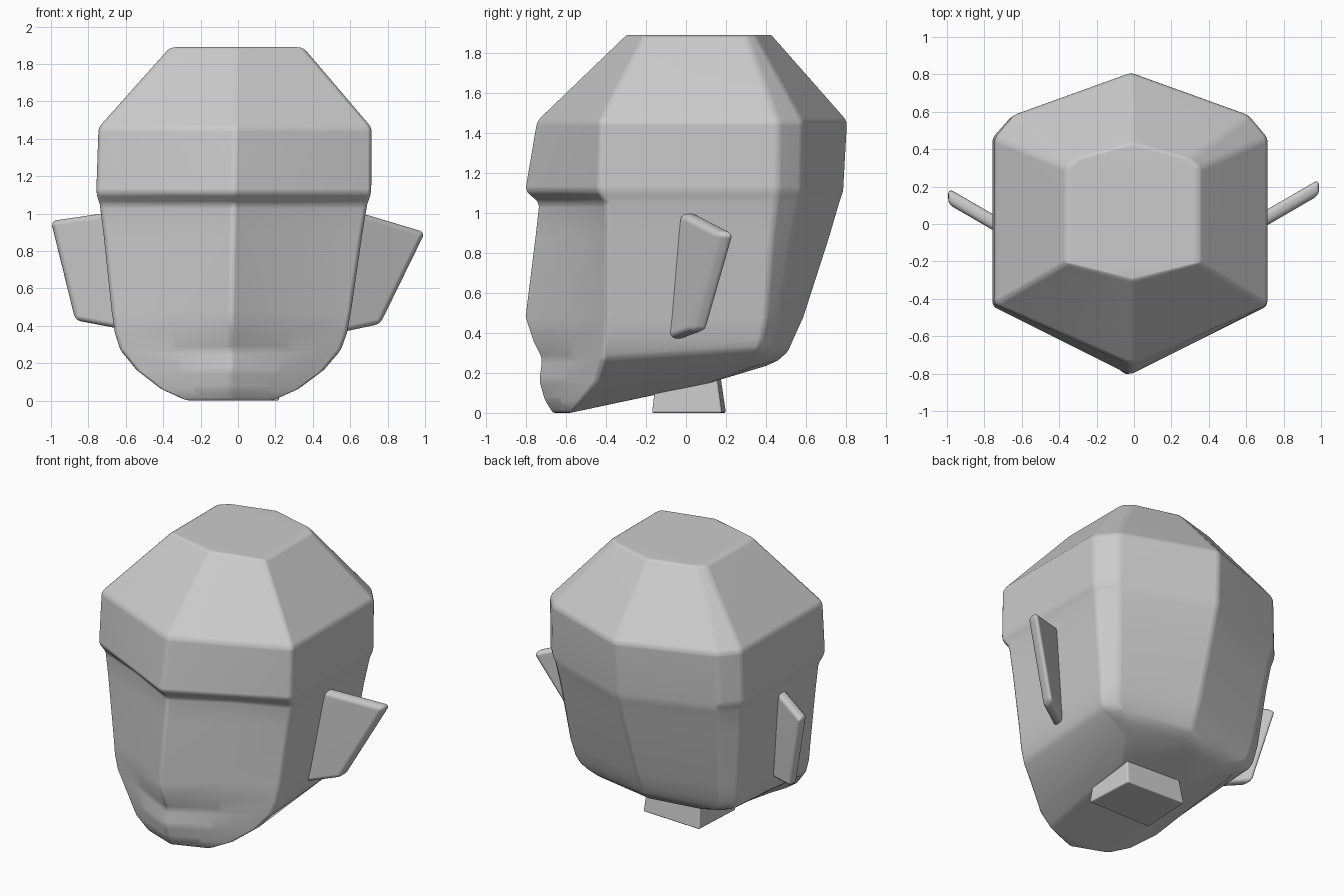
import bpy
import bmesh

default_cube = bpy.data.objects.get("Cube")
if default_cube:
    bpy.data.objects.remove(default_cube, do_unlink=True)

GREY = (0.6, 0.6, 0.6, 1.0)
clay = bpy.data.materials.new("grey clay")
clay.use_nodes = True
clay.diffuse_color = GREY
clay.node_tree.nodes["Principled BSDF"].inputs["Base Color"].default_value = GREY


def finish(name, bm, bevel_width):
    """Turn a bmesh into a softly bevelled, smooth shaded object."""
    bmesh.ops.recalc_face_normals(bm, faces=bm.faces[:])
    for face in bm.faces:
        face.smooth = True
    mesh = bpy.data.meshes.new(name)
    bm.to_mesh(mesh)
    bm.free()
    mesh.materials.append(clay)
    obj = bpy.data.objects.new(name, mesh)
    bpy.context.collection.objects.link(obj)
    bevel = obj.modifiers.new("soft edges", "BEVEL")
    bevel.width = bevel_width
    bevel.segments = 3
    bevel.limit_method = "ANGLE"
    bevel.angle_limit = 0.3
    obj.modifiers.new("flat facets", "WEIGHTED_NORMAL")


def bridge(bm, lower, upper):
    """Join two closed loops of equal length with quads."""
    count = len(lower)
    for i in range(count):
        j = (i + 1) % count
        bm.faces.new((lower[i], lower[j], upper[j], upper[i]))


def head_ring(z, front, dent, side, corner, rear, back, lift):
    """Closed section; lift raises it towards the back to slope the jaw."""
    half = [
        (side * 0.5, (front + corner) / 2 + dent),
        (side, corner),
        (side, rear),
        (side * 0.86, rear + (back - rear) * 0.35),
    ]
    outline = [(0, front)] + half + [(0, back)] + [(-x, y) for x, y in half[::-1]]
    lean = 0.02 * z - 0.045
    return [(x + lean, y, z + lift * max(0, (y + 0.38) / 0.83)) for x, y in outline]


def cap(bm, ring):
    """Close a mirrored ring with strips running from side to side."""
    for i in range(len(ring) // 2):
        strip = (ring[i], ring[i + 1], ring[-i - 1], ring[-i])
        bm.faces.new(list(dict.fromkeys(strip)))


# Head: height, front y, cheek dent, half width, corner y, rear y, back y, lift
sections = [
    (1.89, -0.30, 0.00, 0.355, -0.21, 0.30, 0.43, 0),
    (1.46, -0.75, 0.00, 0.73, -0.43, 0.46, 0.81, 0),
    (1.11, -0.81, 0.00, 0.735, -0.44, 0.46, 0.79, 0),
    (1.05, -0.74, 0.02, 0.715, -0.40, 0.45, 0.77, 0),
    (0.88, -0.76, 0.05, 0.69, -0.40, 0.43, 0.72, 0),
    (0.48, -0.81, 0.03, 0.64, -0.40, 0.40, 0.59, 0),
    (0.36, -0.77, 0.01, 0.62, -0.41, 0.38, 0.54, 0.01),
    (0.27, -0.725, 0.00, 0.59, -0.42, 0.37, 0.52, 0.05),
    (0.16, -0.74, -0.02, 0.50, -0.45, 0.36, 0.50, 0.13),
    (0.06, -0.71, -0.01, 0.37, -0.53, 0.31, 0.46, 0.20),
    (0.00, -0.67, 0.00, 0.24, -0.58, 0.10, 0.40, 0.25),
]
bm = bmesh.new()
rings = [[bm.verts.new(p) for p in head_ring(*s)] for s in sections]
for upper, lower in zip(rings, rings[1:]):
    bridge(bm, lower, upper)
cap(bm, rings[0])
cap(bm, rings[-1])
finish("head", bm, 0.022)


# Ears: flat plates swept backwards, each from an outline in x and z
def make_ear(name, outline, root, thickness=0.085):
    bm = bmesh.new()
    loops = []
    for offset in (-thickness / 2, thickness / 2):
        loops.append([
            bm.verts.new((x, root + (abs(x) - 0.72) * 0.58 + offset, z))
            for x, z in outline
        ])
    bridge(bm, *loops)
    for loop in loops:
        bm.faces.new(loop)
    finish(name, bm, 0.028)


make_ear("left_ear", [(0.5, 1.04), (0.7, 0.99), (1.0, 0.9),
                      (0.76, 0.41), (0.57, 0.37), (0.45, 0.38)], 0.04)
make_ear("right_ear", [(-0.5, 1.0), (-0.73, 1.0), (-1.0, 0.96),
                       (-0.87, 0.43), (-0.66, 0.39), (-0.45, 0.38)], -0.01)

# Neck: short four-sided stump
bm = bmesh.new()
base = [(0.2, 0.18), (0.22, -0.17), (-0.26, -0.17), (-0.24, 0.2)]
bottom = [bm.verts.new((x, y, 0)) for x, y in base]
top = [bm.verts.new((x * 0.9, y * 0.8, 0.27)) for x, y in base]
bridge(bm, bottom, top)
bm.faces.new(bottom)
bm.faces.new(top)
finish("neck", bm, 0.01)
